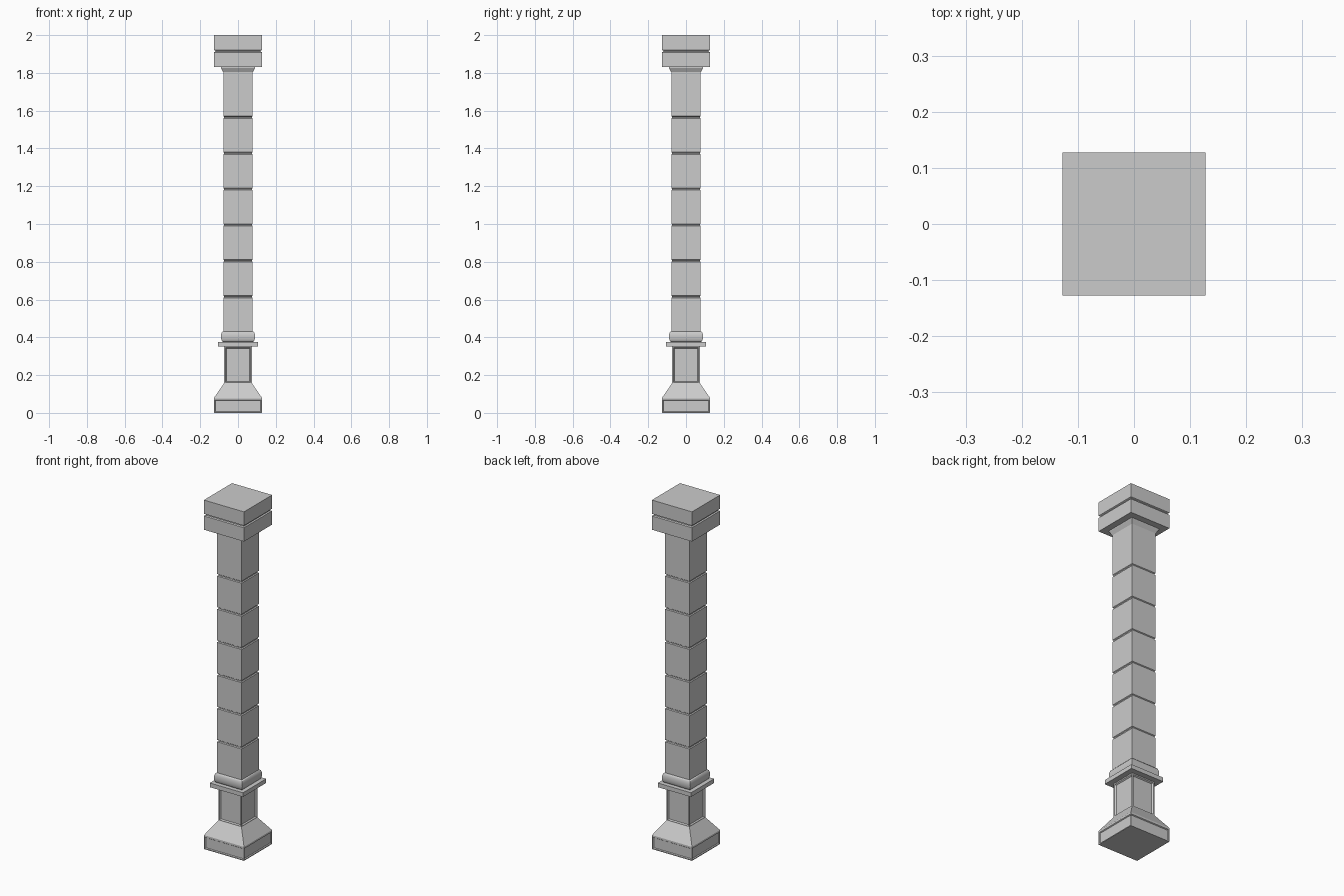
import bpy, bmesh, math

if "Cube" in bpy.data.objects:
    bpy.data.objects.remove(bpy.data.objects["Cube"])


def square_loft(name, profile, panel=None, smooth=False):
    """Stack square rings (half width, z) into a closed solid; panel = (border, bevel, depth)."""
    bm = bmesh.new()
    rings = [[bm.verts.new((sx * h, sy * h, z))
              for sx, sy in ((-1, -1), (1, -1), (1, 1), (-1, 1))] for h, z in profile]
    bm.faces.new(rings[0][::-1])
    bm.faces.new(rings[-1])
    sides = []
    for a, b in zip(rings, rings[1:]):
        for i in range(4):
            j = (i + 1) % 4
            sides.append(bm.faces.new((a[i], a[j], b[j], b[i])))
    bm.normal_update()
    if panel:
        border, bevel, depth = panel
        bmesh.ops.inset_individual(bm, faces=sides, thickness=border)
        bmesh.ops.inset_individual(bm, faces=sides, thickness=bevel, depth=-depth)
    mesh = bpy.data.meshes.new(name)
    bm.to_mesh(mesh)
    bm.free()
    obj = bpy.data.objects.new(name, mesh)
    bpy.context.collection.objects.link(obj)
    if smooth:
        bpy.context.view_layer.objects.active = obj
        obj.select_set(True)
        bpy.ops.object.shade_smooth_by_angle(angle=math.radians(35))
        obj.select_set(False)
    return obj


def groove(h, z, depth, half):
    """V-shaped joint cut into a profile."""
    return [(h, z - half), (h - depth, z - half * 0.4), (h - depth, z + half * 0.4), (h, z + half)]


# Plinth with recessed panels, and its sloping top
square_loft("plinth", [(0.127, 0), (0.127, 0.074)], panel=(0.007, 0.005, 0.005))
square_loft("plinth_slope", [(0.127, 0.074), (0.127, 0.08), (0.073, 0.158)])

# Pedestal with a recessed panel on each side
square_loft("pedestal", [(0.073, 0.155), (0.073, 0.352)], panel=(0.01, 0.007, 0.007))

# Ledge and rounded moulding
square_loft("ledge", [(0.105, 0.352), (0.105, 0.376)])
bulge = [(0.079 + 0.011 * math.cos(t), 0.404 + 0.028 * math.sin(t))
         for t in (math.pi * (k / 10 - 0.5) for k in range(11))]
square_loft("rounded_moulding", [(0.079, 0.374)] + bulge, smooth=True)

# Shaft of stacked blocks separated by joints
shaft = [(0.078, 0.43)]
for k in range(6):
    shaft += groove(0.078, 0.615 + 0.19 * k, 0.005, 0.006)
square_loft("shaft", shaft + [(0.078, 1.806)])

# Capital: flared neck and double block
square_loft("capital_neck", [(0.076, 1.80), (0.09, 1.825), (0.09, 1.835)])
square_loft("capital", [(0.127, 1.83)] + groove(0.127, 1.915, 0.007, 0.006) + [(0.127, 2.0)])
